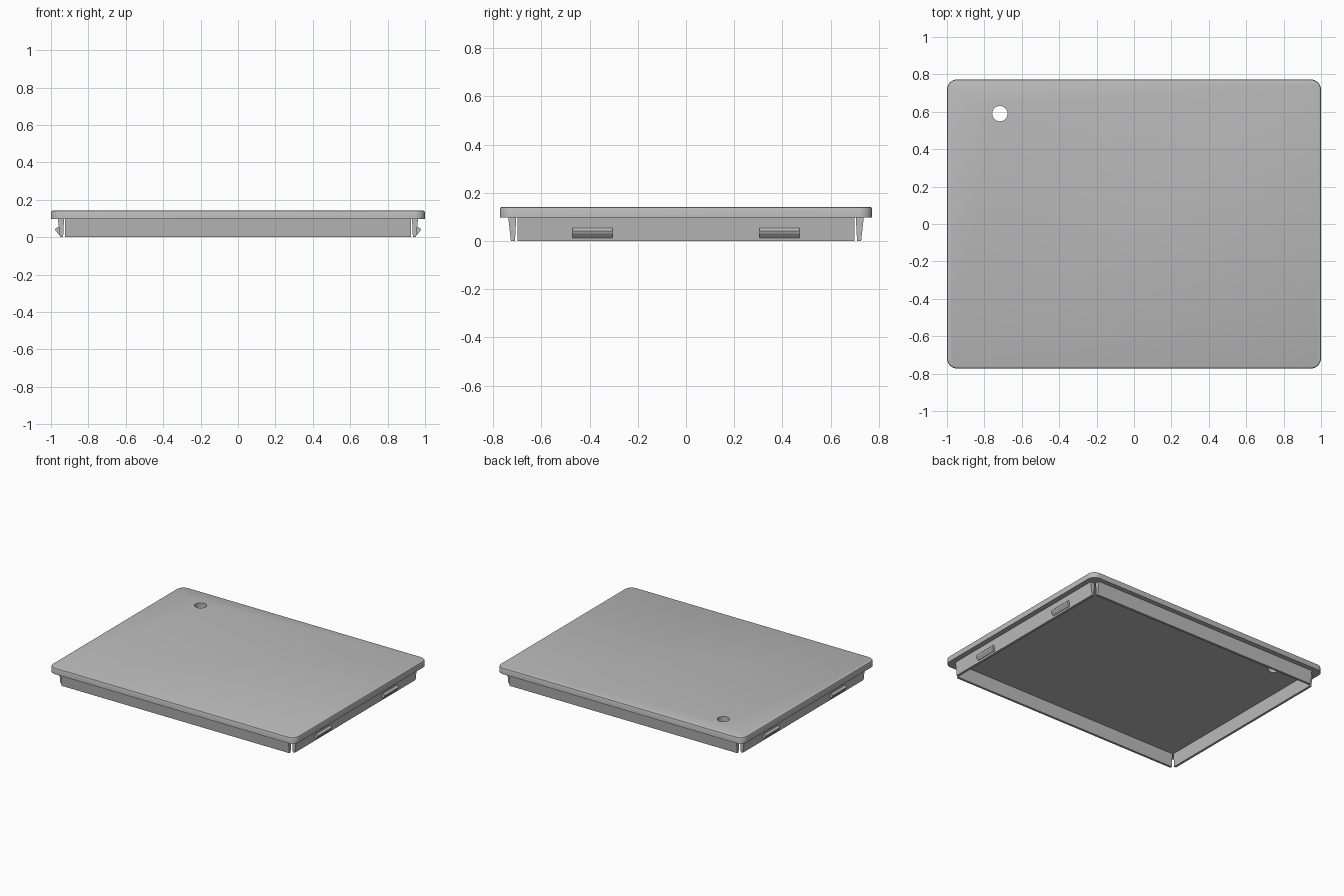
import bpy, bmesh, math
from mathutils import Matrix, Vector

if "Cube" in bpy.data.objects:
    bpy.data.objects.remove(bpy.data.objects["Cube"])

grey = bpy.data.materials.new("light_grey")
grey.diffuse_color = (0.5, 0.5, 0.5, 1)
grey.use_nodes = True
grey.node_tree.nodes["Principled BSDF"].inputs["Base Color"].default_value = grey.diffuse_color

HALF_X, HALF_Y = 1.0, 0.773
LID_BOTTOM, LID_TOP = 0.097, 0.142


def finish(name, bm):
    bmesh.ops.recalc_face_normals(bm, faces=bm.faces)
    mesh = bpy.data.meshes.new(name)
    bm.to_mesh(mesh)
    bm.free()
    mesh.materials.append(grey)
    obj = bpy.data.objects.new(name, mesh)
    bpy.context.collection.objects.link(obj)
    return obj


def rounded_outline(inset, radius=0.055, steps=8):
    """Corner arcs of the plate outline, anticlockwise."""
    points = []
    r = radius - inset
    for k, (sx, sy) in enumerate([(1, 1), (-1, 1), (-1, -1), (1, -1)]):
        for i in range(steps + 1):
            a = math.pi / 2 * (k + i / steps)
            points.append((sx * (HALF_X - radius) + r * math.cos(a),
                           sy * (HALF_Y - radius) + r * math.sin(a)))
    return points


def extrude_profile(name, profile, length, place):
    """Sweep an (outward, z) profile along a straight wall, then place it."""
    bm = bmesh.new()
    ends = [[bm.verts.new(place @ Vector((u, t, z))) for u, z in profile]
            for t in (-length / 2, length / 2)]
    n = len(profile)
    bm.faces.new(ends[0])
    bm.faces.new(ends[1])
    for i in range(n):
        j = (i + 1) % n
        bm.faces.new((ends[0][i], ends[0][j], ends[1][j], ends[1][i]))
    return finish(name, bm)


# Lid plate: stacked outlines with a softened upper edge
bm = bmesh.new()
layers = [(0.0, LID_BOTTOM), (0.0, LID_TOP - 0.01),
          (0.003, LID_TOP - 0.003), (0.01, LID_TOP)]
rings = [[bm.verts.new((x, y, z)) for x, y in rounded_outline(inset)]
         for inset, z in layers]
for low, high in zip(rings, rings[1:]):
    for i in range(len(low)):
        j = (i + 1) % len(low)
        bm.faces.new((low[i], low[j], high[j], high[i]))
bm.faces.new(rings[0])
bm.faces.new(rings[-1])
lid = finish("lid_plate", bm)

# Round hole through the lid
bm = bmesh.new()
bmesh.ops.create_cone(bm, cap_ends=True, segments=32, radius1=0.041, radius2=0.041,
                      depth=0.3, matrix=Matrix.Translation((-0.717, 0.59, 0.12)))
cutter = finish("hole_cutter", bm)
cutter.hide_render = True
cut = lid.modifiers.new("hole", 'BOOLEAN')
cut.operation = 'DIFFERENCE'
cut.solver = 'EXACT'
cut.object = cutter
bpy.context.view_layer.objects.active = lid
lid.select_set(True)
bpy.ops.object.modifier_apply(modifier=cut.name)
bpy.data.objects.remove(cutter)
bpy.ops.object.shade_smooth_by_angle(angle=math.radians(35))

# Tapered skirt walls, open at the corners, with snap clips on the short sides
wall = [(0.0, LID_BOTTOM + 0.002), (-0.011, 0.0), (-0.028, 0.0), (-0.033, LID_BOTTOM + 0.002)]
clip = [(-0.012, 0.054), (0.002, 0.054), (0.015, 0.042), (0.011, 0.032),
        (-0.006, 0.013), (-0.015, 0.013)]
sides = [("right", 0, 0.963, 1.40), ("back", 90, 0.738, 1.85),
         ("left", 180, 0.963, 1.40), ("front", 270, 0.738, 1.85)]
for side, angle, offset, length in sides:
    place = Matrix.Rotation(math.radians(angle), 4, 'Z') @ Matrix.Translation((offset, 0, 0))
    extrude_profile(side + "_wall", wall, length, place)
    if side in ("right", "left"):
        for n, y in enumerate((-0.388, 0.388), 1):
            extrude_profile(f"{side}_clip_{n}", clip, 0.166,
                            place @ Matrix.Translation((0, y, 0)))
